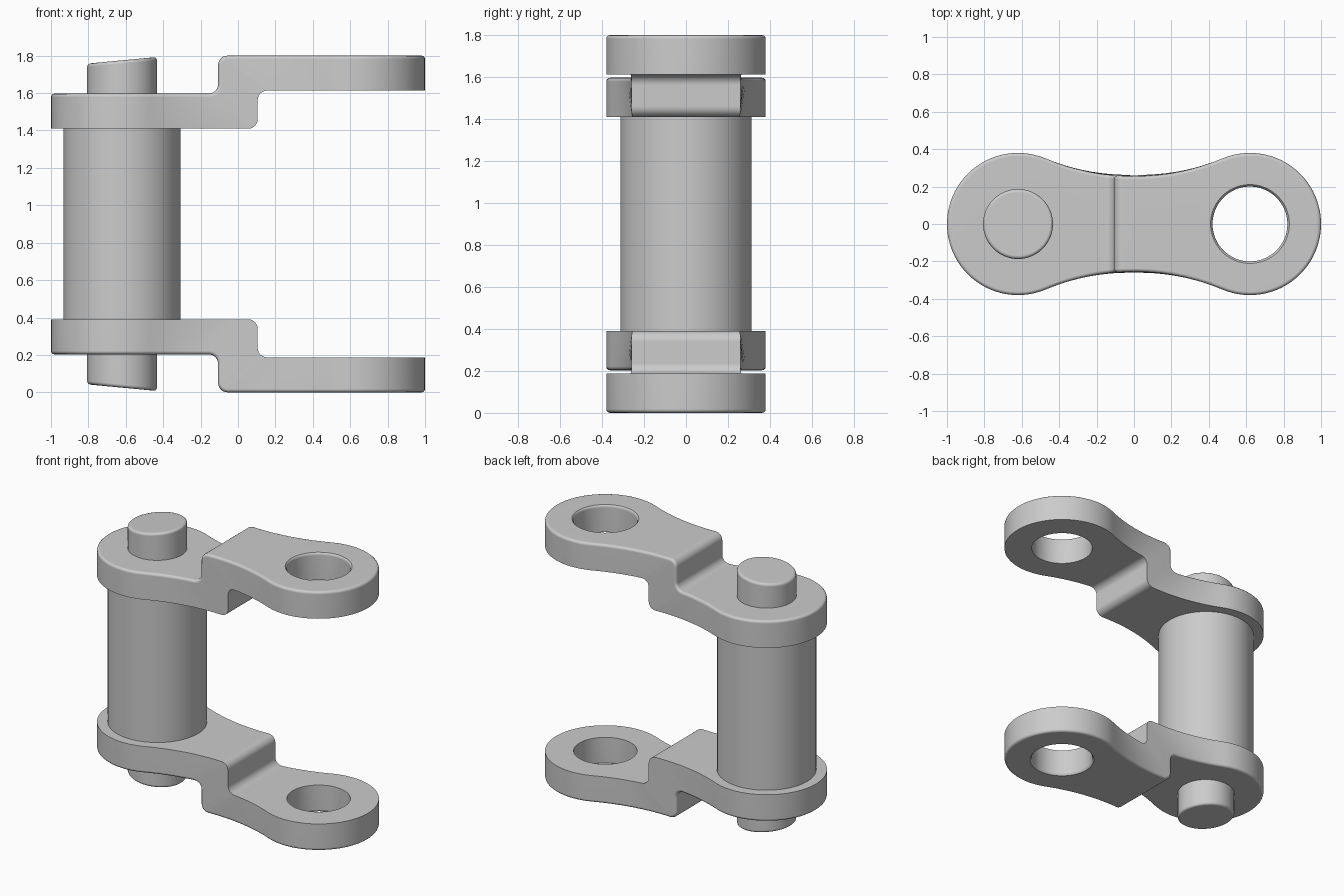
import bpy, bmesh
from math import sin, cos, pi, sqrt, acos

old = bpy.data.objects.get("Cube")
if old:
    bpy.data.objects.remove(old, do_unlink=True)

HEIGHT = 1.8       # overall height
END_X = 0.62       # hole and pin centre distance
END_R = 0.38       # radius of the rounded plate ends
WAIST = 0.255      # half width at the middle of the plate
THICK = 0.187      # plate thickness
LOW, HIGH = 1.41, HEIGHT - THICK   # undersides of the two plate levels
STEP_X = 0.105     # step position
FILLET = 0.05      # step corner radius
RIM = 0.018        # rounding of outer rims

# Waist arc tangent to both end circles
ARC_R = (END_X**2 + WAIST**2 - END_R**2) / (2 * (END_R - WAIST))
ARC_Y = WAIST + ARC_R
TANGENT_X = END_X * ARC_R / (ARC_R + END_R)

steel = bpy.data.materials.new("grey steel")
steel.use_nodes = True
steel.diffuse_color = (0.6, 0.6, 0.6, 1)
steel.node_tree.nodes["Principled BSDF"].inputs["Base Color"].default_value = (0.6, 0.6, 0.6, 1)


def loft(name, rings, capped):
    """Skin a list of closed rings into an object."""
    bm = bmesh.new()
    rows = [[bm.verts.new(p) for p in ring] for ring in rings]
    n = len(rows[0])
    for a, b in zip(rows, rows[1:]):
        for i in range(n):
            j = (i + 1) % n
            bm.faces.new((a[i], a[j], b[j], b[i]))
    if capped:
        bm.faces.new(rows[0])
        bm.faces.new(rows[-1])
    bmesh.ops.remove_doubles(bm, verts=bm.verts[:], dist=1e-5)
    bmesh.ops.recalc_face_normals(bm, faces=bm.faces[:])
    mesh = bpy.data.meshes.new(name)
    bm.to_mesh(mesh)
    bm.free()
    mesh.materials.append(steel)
    obj = bpy.data.objects.new(name, mesh)
    bpy.context.collection.objects.link(obj)
    return obj


def activate(obj):
    bpy.ops.object.select_all(action='DESELECT')
    obj.select_set(True)
    bpy.context.view_layer.objects.active = obj


def finish(obj):
    """Smooth shading with sharp edges and flat large faces."""
    activate(obj)
    bpy.ops.object.shade_smooth_by_angle(angle=0.6)
    mod = obj.modifiers.new("flat_faces", 'WEIGHTED_NORMAL')
    mod.keep_sharp = True


def lathe(name, profile, cx, tilt=0, segs=64):
    """Turned part; tilt slants its two ends in opposite directions."""
    rings = []
    for r, z in profile:
        s = tilt if z > HEIGHT / 2 else -tilt
        angles = [2 * pi * i / segs for i in range(segs)]
        rings.append([(cx + r * cos(a), r * sin(a), z + s * r * cos(a)) for a in angles])
    return loft(name, rings, True)


def outline(x):
    """Half width of the plate at x and its outward plan normal."""
    if abs(x) >= TANGENT_X:
        d = x - (END_X if x > 0 else -END_X)
        w = sqrt(max(0, END_R**2 - d * d))
        return w, d / END_R, w / END_R
    w = ARC_Y - sqrt(ARC_R**2 - x * x)
    return w, -x / ARC_R, (ARC_Y - w) / ARC_R


def plate_stations():
    """Outer point, inner point and outer side normal along the plate."""
    def mix(a, b, t):
        return a + (b - a) * t

    top_low, top_high = LOW + THICK, HEIGHT
    th = acos((END_X - TANGENT_X) / END_R)
    arc = [-END_X + END_R * cos(mix(pi, th, i / 28)) for i in range(29)]
    # rounded low end, then the low straight
    out = [(x, top_low, x, LOW, 0, 1) for x in arc]
    for i in range(1, 8):
        t = i / 8
        out.append((mix(-TANGENT_X, -STEP_X - FILLET, t), top_low,
                    mix(-TANGENT_X, STEP_X - FILLET, t), LOW, 0, 1))
    # S-shaped step: concave fillet, riser, convex fillet
    for centre_x, centre_z, sign in ((-STEP_X - FILLET, top_low + FILLET, 1),
                                     (-STEP_X + FILLET, top_high - FILLET, -1)):
        for i in range(7):
            a = pi / 2 * (i / 6 if sign > 0 else 1 - i / 6)
            x = centre_x + sign * FILLET * sin(a)
            z = centre_z - sign * FILLET * cos(a)
            out.append((x, z, x + 2 * STEP_X, z - THICK, -sin(a), cos(a)))
    # high straight, then the rounded high end
    for i in range(1, 8):
        t = i / 8
        out.append((mix(-STEP_X + FILLET, TANGENT_X, t), top_high,
                    mix(STEP_X + FILLET, TANGENT_X, t), HIGH, 0, 1))
    out += [(-x, top_high, -x, HIGH, 0, 1) for x in reversed(arc)]
    return out


def link_plate(name, flip):
    rings = []
    for xo, zo, xi, zi, px, pz in plate_stations():
        w, nx, ny = outline(xo)
        half = []
        for k in range(4):
            a = k * pi / 6
            inset, depth = RIM * (1 - sin(a)), RIM * (1 - cos(a))
            half.append((xo - nx * inset - px * depth,
                         max(0, w - ny * inset), zo - pz * depth))
        half.append((xi, outline(xi)[0], zi))
        ring = half + [(x, -y, z) for x, y, z in reversed(half)]
        rings.append([(x, y, HEIGHT - z if flip else z) for x, y, z in ring])
    plate = loft(name, rings, False)

    # eye hole with a softened outer rim
    bore = [(0.2, HIGH - 0.1), (0.2, HEIGHT - 0.016),
            (0.205, HEIGHT - 0.006), (0.23, HEIGHT + 0.02)]
    if flip:
        bore = [(r, HEIGHT - z) for r, z in reversed(bore)]
    cutter = lathe("hole_cutter", bore, END_X)
    cutter.hide_render = True
    mod = plate.modifiers.new("hole", 'BOOLEAN')
    mod.operation = 'DIFFERENCE'
    mod.solver = 'EXACT'
    mod.object = cutter
    activate(plate)
    bpy.ops.object.modifier_apply(modifier=mod.name)
    bpy.data.objects.remove(cutter, do_unlink=True)
    finish(plate)


# Cranked side plates
link_plate("upper_plate", False)
link_plate("lower_plate", True)

# Bushing between the plates
finish(lathe("bushing", [(0.313, HEIGHT - LOW), (0.313, LOW)], -END_X))

# Pin with slanted, rounded ends
PIN_R, PIN_TOP = 0.187, 1.775
rim = [(PIN_R - RIM * (1 - cos(k * pi / 6)), PIN_TOP - RIM * (1 - sin(k * pi / 6)))
       for k in range(4)]
finish(lathe("pin", [(r, HEIGHT - z) for r, z in reversed(rim)] + rim, -END_X, tilt=0.095))
